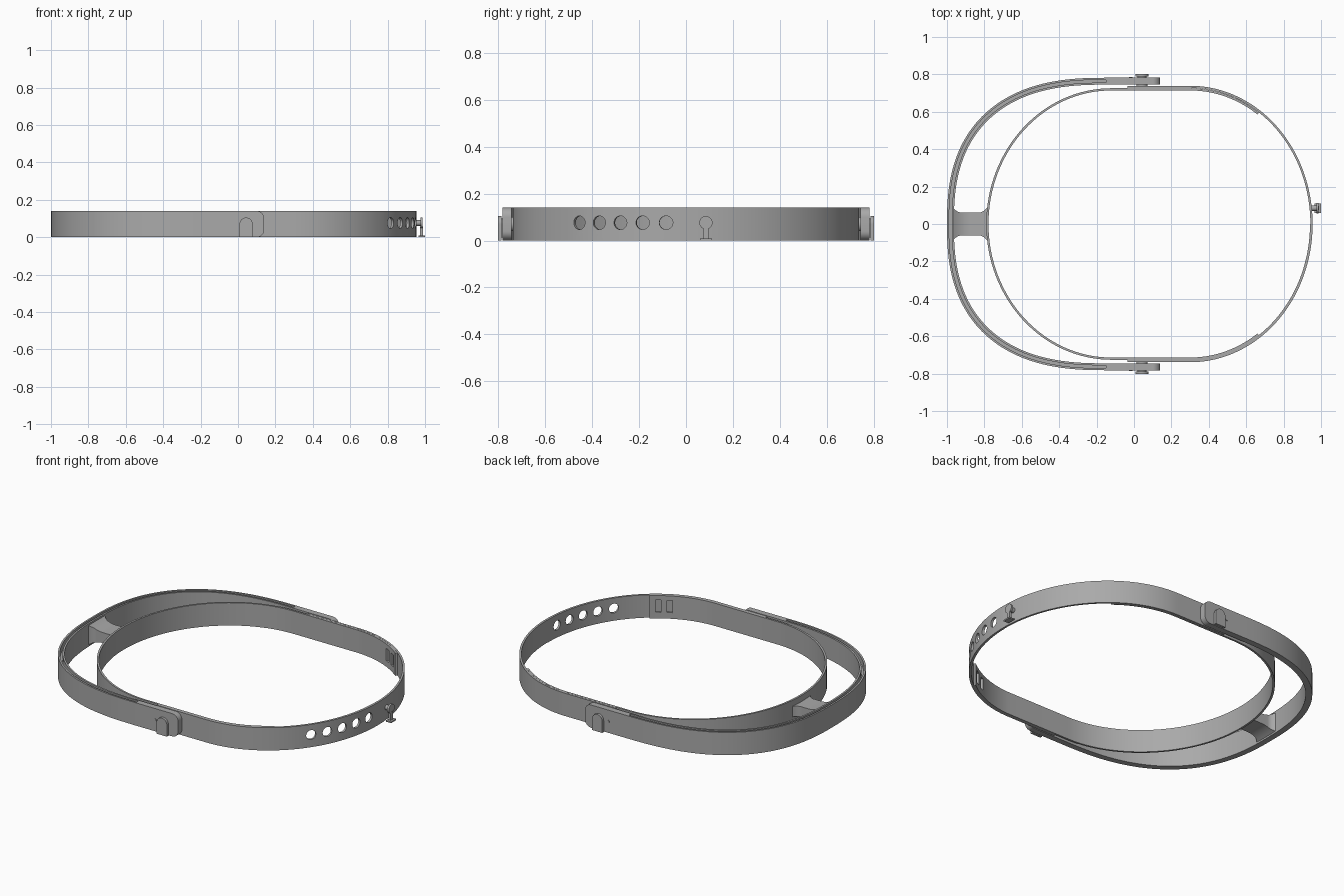
import bpy, bmesh
from math import sin, cos, pi, atan2
from mathutils import Matrix, Vector

cube = bpy.data.objects.get("Cube")
if cube:
    bpy.data.objects.remove(cube, do_unlink=True)

grey = bpy.data.materials.new("plain grey")
grey.use_nodes = True
grey.diffuse_color = (0.4, 0.4, 0.4, 1)
grey.node_tree.nodes["Principled BSDF"].inputs["Base Color"].default_value = (0.4, 0.4, 0.4, 1)

H = 0.14  # band height


def finish(name, bm):
    bmesh.ops.recalc_face_normals(bm, faces=bm.faces)
    mesh = bpy.data.meshes.new(name)
    bm.to_mesh(mesh)
    bm.free()
    mesh.materials.append(grey)
    ob = bpy.data.objects.new(name, mesh)
    bpy.context.collection.objects.link(ob)
    return ob


def activate(ob):
    bpy.ops.object.select_all(action='DESELECT')
    ob.select_set(True)
    bpy.context.view_layer.objects.active = ob


def smooth(ob):
    activate(ob)
    bpy.ops.object.shade_smooth_by_angle(angle=pi / 6)


def loft(name, rings):
    """Skin a list of equal closed rings and cap the ends."""
    bm = bmesh.new()
    rows = [[bm.verts.new(p) for p in r] for r in rings]
    n = len(rows[0])
    for a, b in zip(rows, rows[1:]):
        for i in range(n):
            bm.faces.new((a[i], a[(i + 1) % n], b[(i + 1) % n], b[i]))
    bm.faces.new(rows[0])
    bm.faces.new(rows[-1])
    return finish(name, bm)


def sweep(name, path, section):
    """Sweep (inset, z) section points along a flat path, inset towards the middle."""
    rings = []
    for i, p in enumerate(path):
        t = Vector(path[min(i + 1, len(path) - 1)]) - Vector(path[max(i - 1, 0)])
        nrm = Vector((-t.y, t.x)).normalized()
        if nrm.dot(Vector(p)) > 0:
            nrm = -nrm
        rings.append([(p[0] + nrm.x * d, p[1] + nrm.y * d, z) for d, z in section])
    ob = loft(name, rings)
    smooth(ob)
    return ob


def strip(thick):
    return [(0, 0), (thick, 0), (thick, H), (0, H)]


def arc(cx, a, b, t0, t1, n, power=2.0):
    """Points of a superellipse quarter, y >= 0."""
    pts = []
    for i in range(n + 1):
        t = t0 + (t1 - t0) * i / n
        c, s = cos(t), max(sin(t), 0)
        pts.append((cx + a * abs(c) ** (2 / power) * (1 if c > 0 else -1), b * s ** (2 / power)))
    return pts


def both_sides(half):
    """Join a half path that starts on the middle line with its mirror image."""
    return [(x, -y) for x, y in reversed(half[1:])] + half


def prism(name, outline, y0, y1):
    return loft(name, [[(x, y, z) for x, z in outline] for y in (y0, y1)])


def box(name, size, loc, rot=0):
    bm = bmesh.new()
    bmesh.ops.create_cube(bm, size=1, matrix=Matrix.Translation(loc) @ Matrix.Rotation(rot, 4, 'Z')
                          @ Matrix.Diagonal((*size, 1)))
    return finish(name, bm)


def rod(name, r, length, loc, rot=0):
    """Cylinder lying flat, axis turned by rot from +x."""
    bm = bmesh.new()
    bmesh.ops.create_cone(bm, cap_ends=True, segments=32, radius1=r, radius2=r, depth=length,
                          matrix=Matrix.Translation(loc) @ Matrix.Rotation(rot, 4, 'Z')
                          @ Matrix.Rotation(pi / 2, 4, 'Y'))
    ob = finish(name, bm)
    smooth(ob)
    return ob


def cut(ob, cutters):
    for c in cutters:
        c.hide_render = True
        m = ob.modifiers.new("cut", 'BOOLEAN')
        m.operation, m.solver, m.object = 'DIFFERENCE', 'EXACT', c
        activate(ob)
        bpy.ops.object.modifier_apply(modifier=m.name)
        bpy.data.objects.remove(c, do_unlink=True)


# Inner band: rounded front, straight sides, free ends tucked inside the strap
front = arc(-0.12, 0.67, 0.726, pi, pi / 2, 32)
tail = arc(0.3, 0.642, 0.726, pi / 2, 0.962, 14)
inner = sweep("inner_band", both_sides(front + tail), strip(0.012))

# Paired slots near both free ends of the inner band
end, before = Vector(tail[-1]), Vector(tail[-4])
along = (before - end).normalized()
slots = []
for side in (1, -1):
    for d in (0.05, 0.115):
        p = end + along * d
        slots.append(box("slot_cutter", (0.032, 0.08, 0.075), (p.x, p.y * side, 0.075),
                         atan2(along.y * side, along.x)))
cut(inner, slots)
smooth(inner)

# Rear strap halves, meeting at the middle
strap_half = [(-0.035, 0.739)] + arc(0.3, 0.655, 0.739, pi / 2, 0, 40)
left_strap = sweep("left_strap", strap_half, strip(0.012))
right_strap = sweep("right_strap", [(x, -y) for x, y in strap_half], strip(0.014))

# Row of adjustment holes in the right strap
holes = []
for y in (-0.085, -0.185, -0.28, -0.37, -0.455):
    c = (1 - (y / 0.739) ** 2) ** 0.5
    turn = atan2(y / 0.739 ** 2, c / 0.655)
    holes.append(rod("hole_cutter", 0.029, 0.1, (0.3 + 0.655 * c, y, 0.076), turn))
cut(right_strap, holes)
smooth(right_strap)

# Adjustment stud on the left strap
rod("stud_neck", 0.015, 0.04, (0.96, 0.085, 0.076))
rod("stud_head", 0.028, 0.012, (0.981, 0.085, 0.076))
box("stud_stem", (0.014, 0.022, 0.055), (0.981, 0.085, 0.03))
box("stud_foot", (0.036, 0.05, 0.008), (0.982, 0.085, 0.004))

# Outer front frame with a groove along its top edge
channel = [(0, 0), (0.037, 0), (0.037, H), (0.026, H), (0.026, 0.1), (0.011, 0.1), (0.011, H), (0, H)]
sweep("outer_frame", both_sides(arc(-0.15, 0.85, 0.782, pi, pi / 2, 44, 2.5)), channel)


# Side hinges, mirrored left and right
def corner(cx, cz, r, a0, a1, n=8):
    return [(cx + r * cos(a0 + (a1 - a0) * i / n), cz + r * sin(a0 + (a1 - a0) * i / n)) for i in range(n + 1)]


plate = [(-0.15, 0)] + corner(0.1, 0.04, 0.04, -pi / 2, 0) + corner(0.1, 0.1, 0.04, 0, pi / 2) + [(-0.15, H)]
arch = [(0.008, 0), (0.078, 0)] + corner(0.043, 0.07, 0.035, 0, pi, 16)
neck = [(0.02, 0.012), (0.066, 0.012)] + corner(0.043, 0.07, 0.023, 0, pi, 16)
for side, label in ((1, "left"), (-1, "right")):
    for part, outline, y0, y1 in (("hinge_plate", plate, 0.745, 0.782),
                                  ("button_neck", neck, 0.78, 0.79),
                                  ("button", arch, 0.788, 0.803)):
        smooth(prism(label + "_" + part, outline, side * y0, side * y1))
    rod(label + "_hinge_pin", 0.03, 0.02, (0.043, side * 0.742, 0.07), pi / 2)
    rod(label + "_stop_pin", 0.009, 0.012, (-0.017, side * 0.78, 0.07), pi / 2)

# Front bridge between the inner band and the outer frame, flared at both ends
rings = []
for i in range(17):
    u = i / 16
    x = -0.967 + 0.182 * u
    flare = max(0, 1 - u / 0.5) ** 2
    wide = 0.062 + 0.025 * max(abs(2 * u - 1) - 0.55, 0) ** 2 / 0.2
    tall = 0.032 + 0.03 * flare
    rings.append([(x, -wide, 0.07 - tall), (x, wide, 0.07 - tall), (x, wide, 0.07 + tall), (x, -wide, 0.07 + tall)])
smooth(loft("front_bridge", rings))
